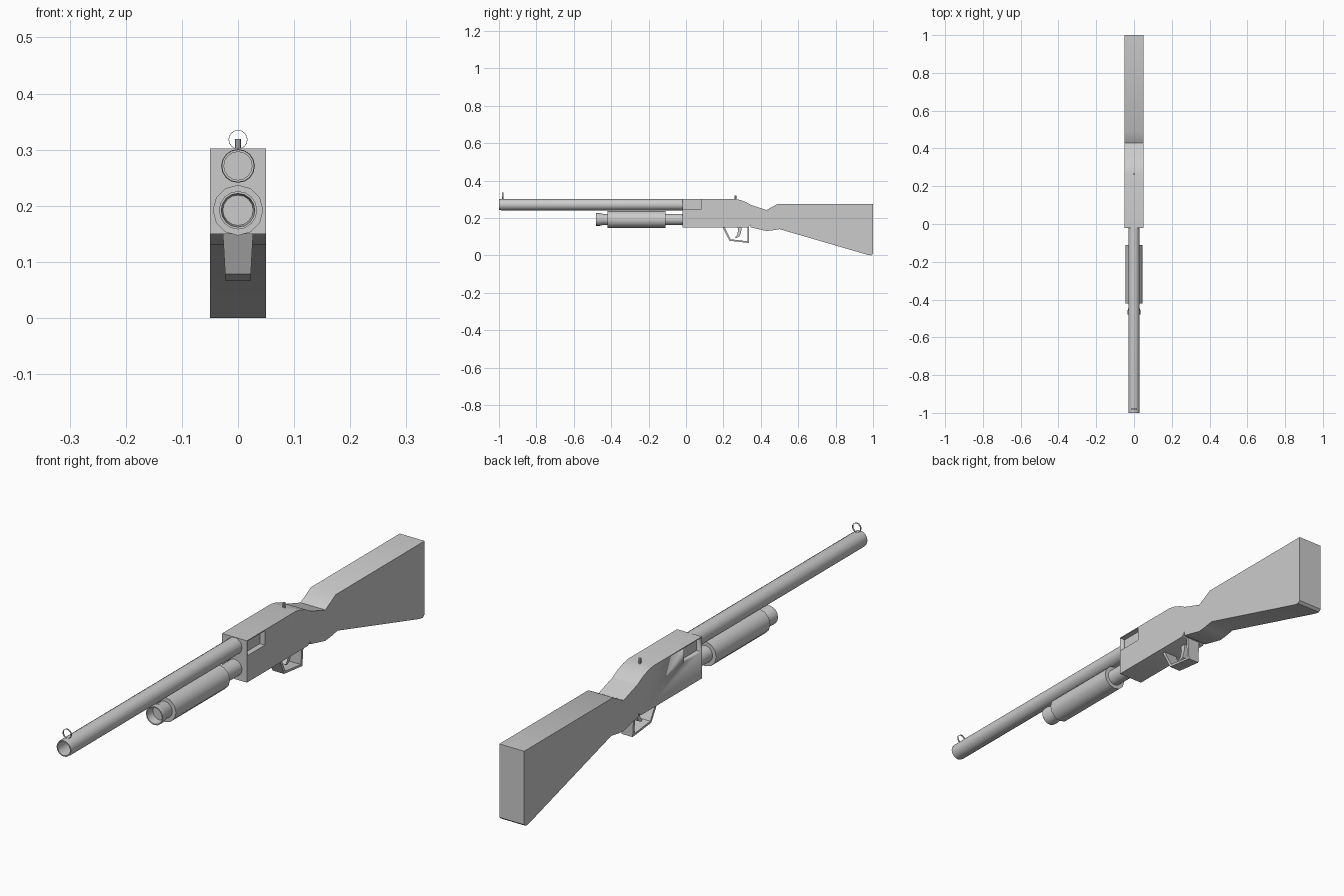
import bpy, bmesh, math
from mathutils import Vector

if "Cube" in bpy.data.objects:
    bpy.data.objects.remove(bpy.data.objects["Cube"])


def finish(name, bm, angle=40):
    bmesh.ops.recalc_face_normals(bm, faces=bm.faces)
    me = bpy.data.meshes.new(name)
    bm.to_mesh(me)
    bm.free()
    ob = bpy.data.objects.new(name, me)
    bpy.context.collection.objects.link(ob)
    bpy.ops.object.select_all(action='DESELECT')
    ob.select_set(True)
    bpy.context.view_layer.objects.active = ob
    bpy.ops.object.shade_smooth_by_angle(angle=math.radians(angle))
    return ob


def slab(name, pts, half):
    """Side profile (y, z) extruded across x."""
    bm = bmesh.new()
    f = bm.faces.new([bm.verts.new((-half, y, z)) for y, z in pts])
    ext = bmesh.ops.extrude_face_region(bm, geom=[f])['geom']
    for v in ext:
        if isinstance(v, bmesh.types.BMVert):
            v.co.x = half
    return finish(name, bm)


def lathe(name, prof, z, n=16):
    """Rings of (y, radius) around an axis parallel to y; radius 0 closes the end."""
    bm = bmesh.new()
    rings = []
    for y, r in prof:
        if r == 0:
            rings.append([bm.verts.new((0, y, z))] * n)
        else:
            rings.append([bm.verts.new((r * math.cos(2 * math.pi * i / n), y,
                                        z + r * math.sin(2 * math.pi * i / n))) for i in range(n)])
    for a, b in zip(rings, rings[1:]):
        for i in range(n):
            j = (i + 1) % n
            bm.faces.new(list(dict.fromkeys((a[i], a[j], b[j], b[i]))))
    return finish(name, bm)


# Receiver with rounded rear shoulder
receiver = slab("receiver", [(-0.02, 0.15), (0.33, 0.15), (0.343, 0.16), (0.35, 0.18),
                             (0.35, 0.268), (0.32, 0.285), (0.29, 0.296), (0.26, 0.302),
                             (-0.02, 0.302)], 0.05)

# Ejection pockets on both sides
bm = bmesh.new()
for s in (-1, 1):
    cube = bmesh.ops.create_cube(bm, size=1)['verts']
    for v in cube:
        v.co = Vector((s * 0.05 + v.co.x * 0.04, 0.033 + v.co.y * 0.1, 0.273 + v.co.z * 0.052))
cutter = finish("port_cutter", bm)
cutter.hide_render = True
cutter.hide_set(True)
mod = receiver.modifiers.new("ports", 'BOOLEAN')
mod.operation = 'DIFFERENCE'
mod.object = cutter
mod.solver = 'EXACT'

# Wrist and butt stock
slab("stock", [(0.345, 0.15), (0.43, 0.13), (0.46, 0.133), (0.50, 0.14), (0.97, 0.003),
               (0.99, 0.0), (1.0, 0.008), (1.0, 0.275), (0.49, 0.275), (0.43, 0.242),
               (0.345, 0.27)], 0.05)

# Hollow barrel
lathe("barrel", [(0.0, 0), (0.0, 0.03), (-0.99, 0.03), (-1.0, 0.029), (-1.0, 0.025),
                 (-0.85, 0.025), (-0.85, 0)], 0.271)

# Magazine tube with hollow end cap
lathe("magazine_tube", [(0.0, 0), (0.0, 0.03), (-0.445, 0.03), (-0.46, 0.034), (-0.48, 0.034),
                        (-0.48, 0.03), (-0.45, 0.027), (-0.45, 0)], 0.192)

# Sliding pump grip
lathe("pump_grip", [(-0.11, 0.03), (-0.11, 0.045), (-0.42, 0.045), (-0.42, 0.03)], 0.192, 12)

# Front ring sight: a thin band
lathe("front_sight", [(-0.983, 0.017), (-0.977, 0.017), (-0.977, 0.016), (-0.983, 0.016),
                      (-0.983, 0.017)], 0.318)

# Rear sight pin
bm = bmesh.new()
bmesh.ops.create_cone(bm, cap_ends=True, segments=8, radius1=0.005, radius2=0.005, depth=0.03)
bmesh.ops.translate(bm, verts=bm.verts, vec=(0, 0.265, 0.304))
finish("rear_sight", bm)

# Trigger guard strap, narrowing downward
guard = slab("trigger_guard", [(0.195, 0.152), (0.232, 0.078), (0.338, 0.066), (0.338, 0.152),
                               (0.329, 0.152), (0.329, 0.075), (0.238, 0.086), (0.206, 0.152)], 0.027)
for v in guard.data.vertices:
    v.co.x *= 0.82 + 0.18 * (v.co.z - 0.066) / 0.086

# Curved trigger
slab("trigger", [(0.276, 0.155), (0.278, 0.13), (0.273, 0.108), (0.262, 0.096), (0.268, 0.092),
                 (0.285, 0.1), (0.295, 0.125), (0.298, 0.155)], 0.008)
